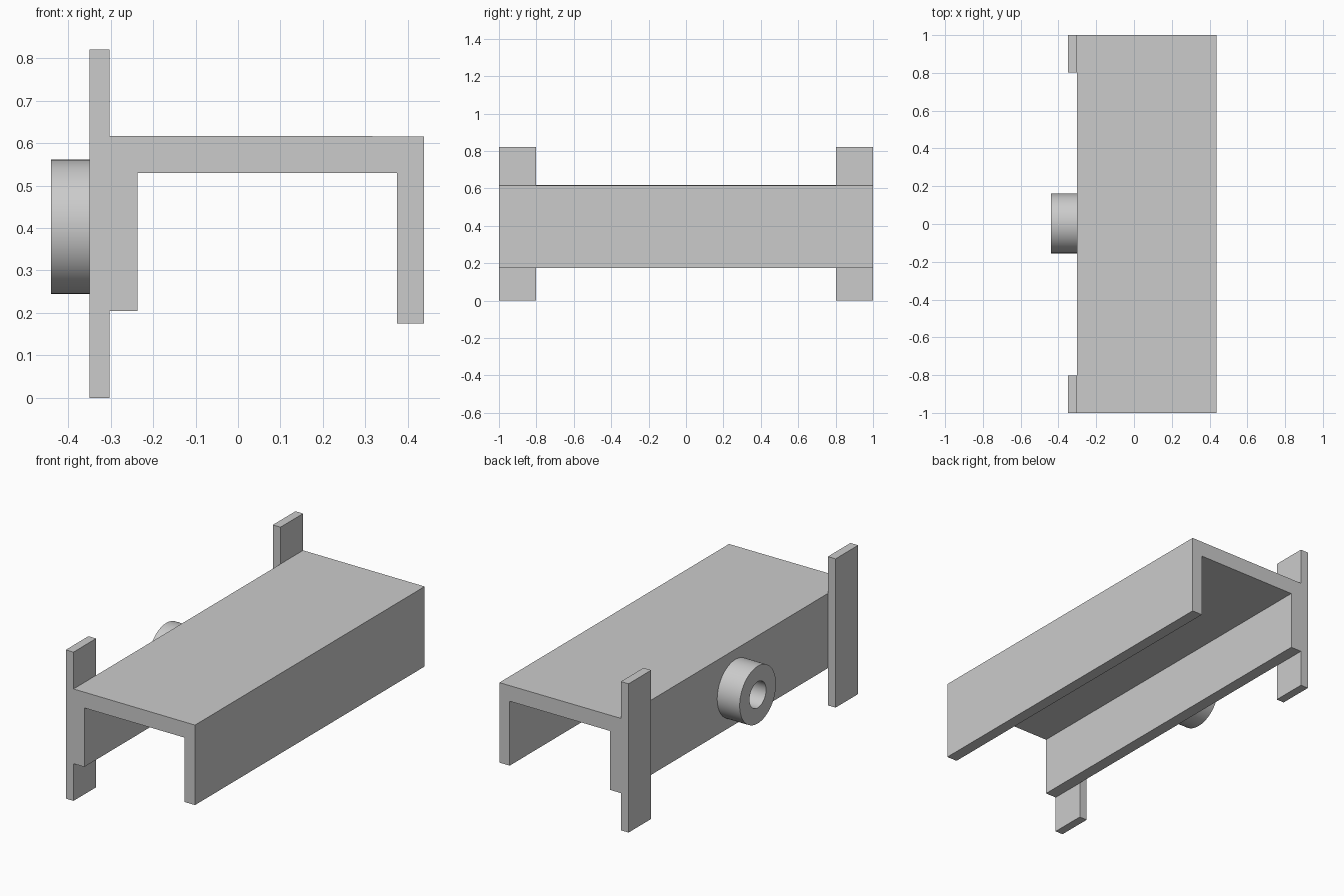
import bpy, bmesh, math

if "Cube" in bpy.data.objects:
    bpy.data.objects.remove(bpy.data.objects["Cube"])


def finish(name, bm):
    bmesh.ops.recalc_face_normals(bm, faces=bm.faces[:])
    mesh = bpy.data.meshes.new(name)
    bm.to_mesh(mesh)
    bm.free()
    obj = bpy.data.objects.new(name, mesh)
    bpy.context.collection.objects.link(obj)
    return obj


def extrude_profile(name, points, y0, y1):
    """Extrude an x/z outline along y."""
    bm = bmesh.new()
    face = bm.faces.new([bm.verts.new((x, y0, z)) for x, z in points])
    out = bmesh.ops.extrude_face_region(bm, geom=[face])
    verts = [g for g in out["geom"] if isinstance(g, bmesh.types.BMVert)]
    bmesh.ops.translate(bm, verts=verts, vec=(0, y1 - y0, 0))
    return finish(name, bm)


def tube(name, x0, x1, y, z, r_out, r_in, segments=64):
    """Hollow round boss along x."""
    bm = bmesh.new()
    rings = []
    for x, r in ((x0, r_out), (x1, r_out), (x1, r_in), (x0, r_in)):
        angles = [2 * math.pi * i / segments for i in range(segments)]
        rings.append([bm.verts.new((x, y + r * math.cos(a), z + r * math.sin(a)))
                      for a in angles])
    for k in range(4):
        a, b = rings[k], rings[(k + 1) % 4]
        for i in range(segments):
            j = (i + 1) % segments
            bm.faces.new((a[i], a[j], b[j], b[i]))
    return finish(name, bm)


# Inverted U channel with one slightly longer leg
extrude_profile("channel", [
    (-0.303, 0.205), (-0.237, 0.205), (-0.237, 0.53), (0.375, 0.53),
    (0.375, 0.175), (0.438, 0.175), (0.438, 0.616), (-0.303, 0.617)], -1, 1)

# Mounting straps at both ends
strap = [(-0.35, 0), (-0.303, 0), (-0.303, 0.82), (-0.35, 0.82)]
extrude_profile("front_mounting_strap", strap, -1, -0.803)
extrude_profile("back_mounting_strap", strap, 0.803, 1)

# Round hollow boss on the left wall
boss = tube("round_boss", -0.44, -0.303, 0.003, 0.403, 0.158, 0.072)
bpy.context.view_layer.objects.active = boss
boss.select_set(True)
bpy.ops.object.shade_smooth_by_angle(angle=math.radians(30))
